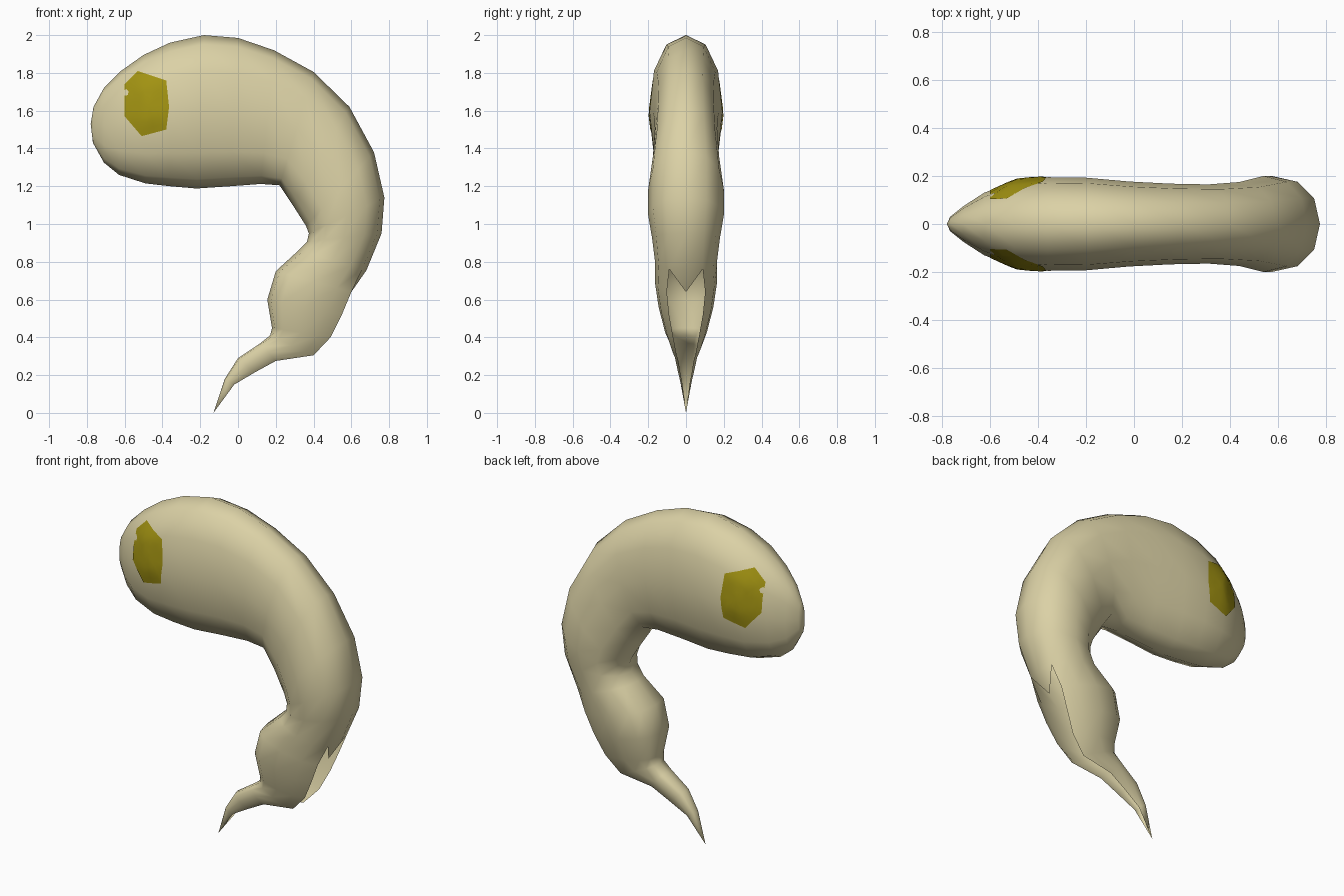
import bpy, bmesh, math
from mathutils import Vector
from mathutils.bvhtree import BVHTree

cube = bpy.data.objects.get("Cube")
if cube:
    bpy.data.objects.remove(cube)


def material(name, colour):
    m = bpy.data.materials.new(name)
    m.use_nodes = True
    m.diffuse_color = colour
    m.node_tree.nodes["Principled BSDF"].inputs["Base Color"].default_value = colour
    return m


def make_object(name, bm, mat):
    mesh = bpy.data.meshes.new(name)
    bm.to_mesh(mesh)
    mesh.materials.append(mat)
    for p in mesh.polygons:
        p.use_smooth = True
    ob = bpy.data.objects.new(name, mesh)
    bpy.context.collection.objects.link(ob)
    return ob


cream = material("cream skin", (0.71, 0.64, 0.38, 1))
olive = material("olive eye", (0.36, 0.29, 0.006, 1))

# Cross-sections from nose to tail: outer x, z, inner x, z, half width
SECTIONS = [
    (-.765, 1.62, -.768, 1.43, .03), (-.71, 1.72, -.71, 1.325, .075),
    (-.62, 1.81, -.63, 1.26, .13), (-.5, 1.895, -.49, 1.215, .18),
    (-.36, 1.96, -.36, 1.2, .195), (-.18, 2.0, -.22, 1.188, .193),
    (0, 1.985, -.04, 1.2, .177), (.19, 1.92, .12, 1.212, .168),
    (.4, 1.805, .22, 1.205, .165), (.59, 1.62, .29, 1.1, .175),
    (.72, 1.38, .36, .99, .2), (.775, 1.14, .375, .95, .2),
    (.76, .95, .365, .905, .18), (.68, .755, .32, .86, .165),
    (.6, .64, .2, .75, .165), (.55, .52, .155, .6, .145),
    (.49, .4, .18, .45, .11), (.4, .305, .17, .41, .08),
    (.2, .275, .12, .37, .065), (.09, .215, 0, .29, .05),
    (-.02, .15, -.07, .18, .03)]
SIDES, BACK, FIRST_OPEN = 12, 6, 14

# Curled body, whose tail is a channel open along its outer side
bm = bmesh.new()
rings = []
for i, (ox, oz, ix, iz, w) in enumerate(SECTIONS):
    outer, inner = Vector((ox, 0, oz)), Vector((ix, 0, iz))
    opened = i >= FIRST_OPEN
    power = 0.7 if opened else 0.9
    ring = []
    for k in range(SIDES):
        t = math.tau * k / SIDES
        c, s = math.cos(t), math.sin(t)
        c = math.copysign(abs(c) ** power, c)
        s = math.copysign(abs(s) ** power, s) if abs(s) > 1e-6 else 0
        if opened and abs(k - BACK) == 1:
            c = -1
        p = (outer + inner) / 2 + (inner - outer) / 2 * c
        ring.append(bm.verts.new((p.x, w * s, p.z)))
    rings.append(ring)

nose = bm.verts.new((-.78, 0, 1.53))
tip = bm.verts.new((-.13, 0, 0))
for k in range(SIDES):
    n = (k + 1) % SIDES
    bm.faces.new((nose, rings[0][n], rings[0][k]))
    at_back = BACK in (k, n)
    for i, (a, b) in enumerate(zip(rings, rings[1:])):
        if not at_back or i < FIRST_OPEN - 1:
            bm.faces.new((a[k], a[n], b[n], b[k]))
        elif i == FIRST_OPEN - 1:      # pointed flap above the channel
            bm.faces.new((a[k], a[n], b[BACK]))
    if not at_back:
        bm.faces.new((rings[-1][k], rings[-1][n], tip))
bmesh.ops.delete(bm, geom=[v for v in bm.verts if not v.link_faces], context='VERTS')
bmesh.ops.recalc_face_normals(bm, faces=bm.faces)
bm.normal_update()
tree = BVHTree.FromBMesh(bm)
make_object("body", bm, cream)
bm.free()

# Eyes: thin polygonal patches laid on the sides of the head
RIM = [(-.6, 1.74), (-.53, 1.81), (-.38, 1.76), (-.365, 1.62),
       (-.38, 1.5), (-.51, 1.465), (-.6, 1.57)]
CENTRE = Vector((-.47, 1.64))
STEPS = 5


def skin_point(p, side, lift):
    hit = tree.ray_cast(Vector((p.x, side, p.y)), Vector((0, -side, 0)))[0]
    return hit + Vector((0, side * lift, 0))


for name, side in (("front_eye", -1), ("back_eye", 1)):
    bm = bmesh.new()
    hub = bm.verts.new(skin_point(CENTRE, side, .014))
    previous = None
    for step in range(1, STEPS + 1):
        f = step / STEPS
        loop = []
        for j, corner in enumerate(RIM):
            a, b = Vector(corner), Vector(RIM[(j + 1) % len(RIM)])
            for q in (a, (a + b) / 2):
                loop.append(bm.verts.new(
                    skin_point(CENTRE.lerp(q, f), side, .014 - .009 * f)))
        for j in range(len(loop)):
            n = (j + 1) % len(loop)
            if previous:
                bm.faces.new((previous[j], previous[n], loop[n], loop[j]))
            else:
                bm.faces.new((hub, loop[n], loop[j]))
        previous = loop
    bmesh.ops.recalc_face_normals(bm, faces=bm.faces)
    bm.normal_update()
    if sum(f.normal.y for f in bm.faces) * side < 0:
        bmesh.ops.reverse_faces(bm, faces=bm.faces)
    make_object(name, bm, olive)
    bm.free()
